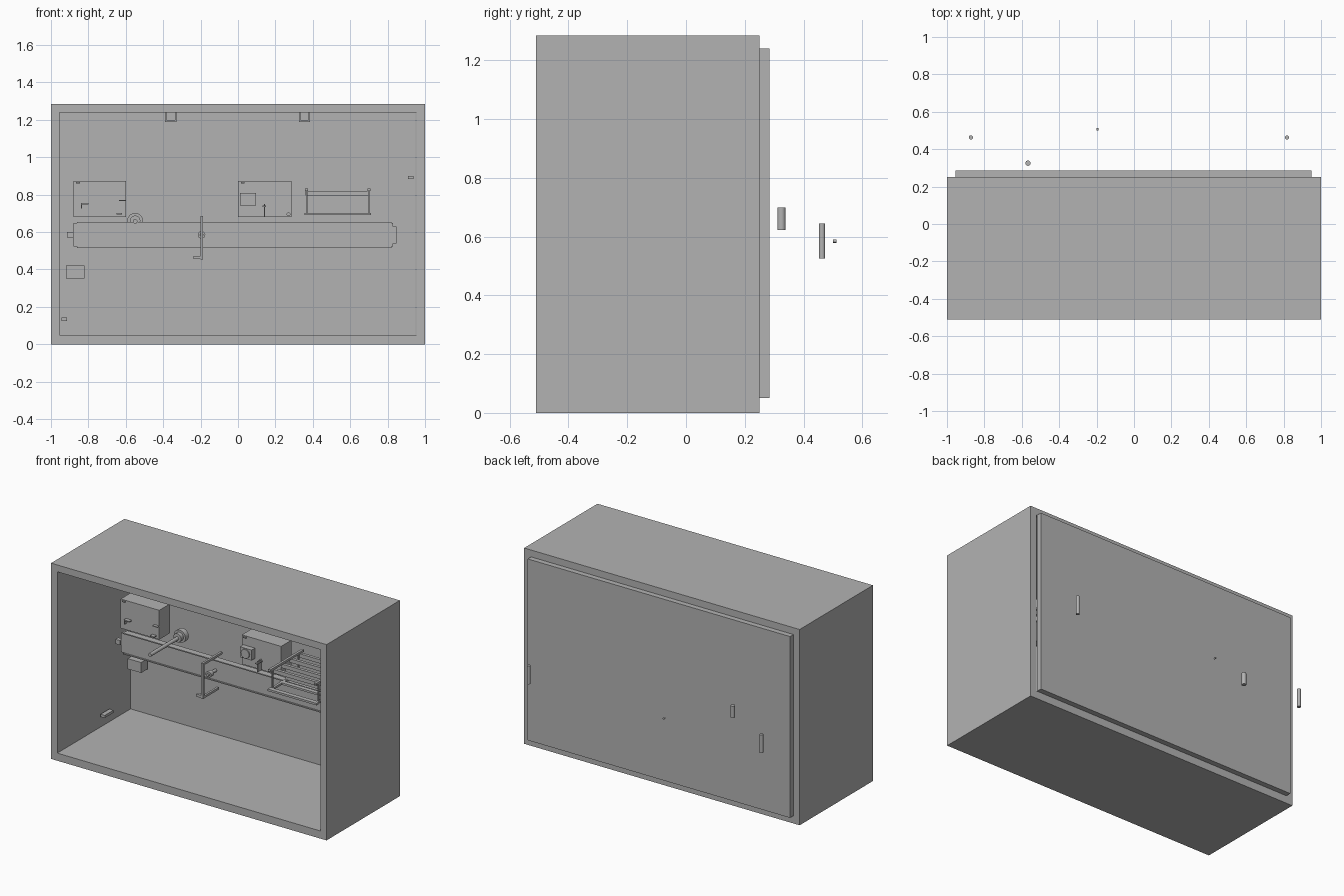
import bpy, bmesh, math
from mathutils import Matrix, Vector

grey = bpy.data.materials.new("cabinet_grey")
grey.diffuse_color = (0.45, 0.45, 0.45, 1)


def finish(name, bm):
    bmesh.ops.recalc_face_normals(bm, faces=bm.faces)
    me = bpy.data.meshes.new(name)
    bm.to_mesh(me)
    bm.free()
    me.materials.append(grey)
    ob = bpy.data.objects.new(name, me)
    bpy.context.collection.objects.link(ob)
    return ob


def add_box(bm, x, y, z):
    """Add a box given its (min, max) along each axis."""
    size = Vector((x[1] - x[0], y[1] - y[0], z[1] - z[0]))
    mid = Vector((x[0] + x[1], y[0] + y[1], z[0] + z[1])) / 2
    bmesh.ops.create_cube(bm, size=1, matrix=Matrix.Translation(mid) @ Matrix.Diagonal((*size, 1)))


def boxes(name, *parts):
    bm = bmesh.new()
    for p in parts:
        add_box(bm, *p)
    return finish(name, bm)


def cylinder(name, a, b, r, sides=24):
    """Cylinder of radius r from point a to point b."""
    a, b = Vector(a), Vector(b)
    turn = (b - a).to_track_quat('Z', 'Y').to_matrix().to_4x4()
    bm = bmesh.new()
    bmesh.ops.create_cone(bm, cap_ends=True, segments=sides, radius1=r, radius2=r,
                          depth=(b - a).length, matrix=Matrix.Translation((a + b) / 2) @ turn)
    for f in bm.faces:
        f.smooth = len(f.verts) == 4
    for e in bm.edges:
        e.smooth = not any(len(f.verts) > 4 for f in e.link_faces)
    return finish(name, bm)


# cabinet shell: rectangular tube open to the front
bm = bmesh.new()
outer = [(-1, 0), (1, 0), (1, 1.285), (-1, 1.285)]
inner = [(-0.955, 0.05), (0.955, 0.05), (0.955, 1.24), (-0.955, 1.24)]
rings = [[bm.verts.new((x, y, z)) for x, z in loop]
         for loop, y in ((outer, -0.51), (outer, 0.25), (inner, 0.25), (inner, -0.51))]
for k in range(4):
    r, s = rings[k], rings[(k + 1) % 4]
    for i in range(4):
        j = (i + 1) % 4
        bm.faces.new((r[i], r[j], s[j], s[i]))
finish("cabinet_shell", bm)

# raised rear panel
boxes("rear_panel", ((-0.955, 0.95), (0.25, 0.285), (0.05, 1.24)))

# ceiling fixtures: small double-walled blocks
for i, x in enumerate((-0.36, 0.355)):
    boxes(f"ceiling_fixture_{i}",
          ((x - 0.03, x - 0.022), (-0.04, 0.04), (1.188, 1.24)),
          ((x + 0.022, x + 0.03), (-0.04, 0.04), (1.188, 1.24)),
          ((x - 0.022, x + 0.022), (-0.04, 0.04), (1.188, 1.198)))

# long beam with lips and end caps
boxes("beam",
      ((-0.88, 0.83), (0.045, 0.075), (0.522, 0.648)),
      ((-0.86, 0.82), (0.038, 0.08), (0.648, 0.655)),
      ((-0.86, 0.82), (0.038, 0.08), (0.515, 0.522)))
boxes("beam_left_stub", ((-0.915, -0.88), (0.035, 0.065), (0.57, 0.6)))
boxes("beam_right_cap", ((0.83, 0.847), (0.04, 0.075), (0.54, 0.63)))

# two equipment housings
for name, x0, x1 in (("left_housing", -0.88, -0.60), ("right_housing", 0.0, 0.285)):
    boxes(name, ((x0, x1), (0.04, 0.15), (0.68, 0.872)))
    boxes(name + "_tab", ((x0 + 0.015, x0 + 0.035), (0.03, 0.04), (0.86, 0.868)))

# left housing switches
boxes("left_housing_switches",
      ((-0.84, -0.80), (0.015, 0.04), (0.748, 0.755)),
      ((-0.84, -0.833), (0.015, 0.04), (0.727, 0.748)),
      ((-0.65, -0.62), (0.015, 0.04), (0.695, 0.702)),
      ((-0.635, -0.60), (0.02, 0.04), (0.765, 0.77)))

# right housing camera block, button and lever
boxes("camera_block", ((0.01, 0.095), (0.005, 0.04), (0.742, 0.81)))
cylinder("camera_lens", (0.052, -0.003, 0.776), (0.052, 0.006, 0.776), 0.03)
cylinder("housing_button", (0.27, 0.025, 0.695), (0.27, 0.04, 0.695), 0.01)
boxes("housing_lever",
      ((0.138, 0.144), (0.0, 0.04), (0.68, 0.75)),
      ((0.132, 0.15), (-0.01, 0.04), (0.735, 0.742)))

# spindle with stepped wheel
cylinder("spindle", (-0.55, -0.13, 0.657), (-0.55, 0.2, 0.657), 0.012)
cylinder("spindle_wheel", (-0.55, 0.18, 0.66), (-0.55, 0.215, 0.66), 0.042, 32)
cylinder("spindle_hub", (-0.55, 0.155, 0.66), (-0.55, 0.18, 0.66), 0.028)

# bent bar clamp around the beam with its knob
boxes("clamp_bar",
      ((-0.201, -0.187), (-0.095, -0.08), (0.452, 0.685)),
      ((-0.201, -0.187), (-0.08, 0.105), (0.67, 0.685)),
      ((-0.201, -0.187), (-0.08, 0.07), (0.452, 0.467)),
      ((-0.237, -0.201), (-0.095, -0.075), (0.455, 0.472)))
cylinder("clamp_knob", (-0.195, -0.03, 0.585), (-0.195, 0.0, 0.585), 0.02)
cylinder("clamp_knob_stem", (-0.195, -0.04, 0.585), (-0.195, 0.045, 0.585), 0.01)

# slatted rack on the right
slats = [((0.36, 0.70), (y, y + 0.02), (0.795, 0.82)) for y in (-0.16, -0.07, 0.02, 0.11)]
boxes("rack",
      ((0.355, 0.71), (-0.2, -0.17), (0.69, 0.703)),
      ((0.355, 0.71), (-0.08, -0.05), (0.69, 0.703)),
      ((0.355, 0.71), (0.12, 0.15), (0.69, 0.703)),
      ((0.365, 0.695), (-0.03, -0.02), (0.703, 0.80)), *slats)
for x in (0.367, 0.70):
    boxes("rack_side_rail",
          ((x - 0.008, x + 0.008), (-0.2, 0.15), (0.82, 0.834)),
          ((x - 0.008, x + 0.008), (-0.2, 0.15), (0.69, 0.703)),
          ((x - 0.004, x + 0.004), (0.1, 0.11), (0.703, 0.82)),
          ((x - 0.004, x + 0.004), (-0.17, -0.16), (0.703, 0.82)))

# junction box and small wall sensors
boxes("junction_box", ((-0.92, -0.822), (0.17, 0.235), (0.352, 0.42)))
boxes("left_sensor", ((-0.945, -0.915), (-0.075, 0.015), (0.125, 0.142)))
boxes("right_sensor", ((0.91, 0.937), (-0.075, 0.015), (0.884, 0.9)))

# free rollers and pin behind the cabinet
for i, x in enumerate((-0.872, 0.818)):
    cylinder(f"rear_roller_{i}", (x, 0.463, 0.525), (x, 0.463, 0.645), 0.011)
cylinder("rear_thick_roller", (-0.567, 0.325, 0.623), (-0.567, 0.325, 0.70), 0.014)
cylinder("rear_pin", (-0.195, 0.50, 0.585), (-0.195, 0.512, 0.585), 0.006, 12)
